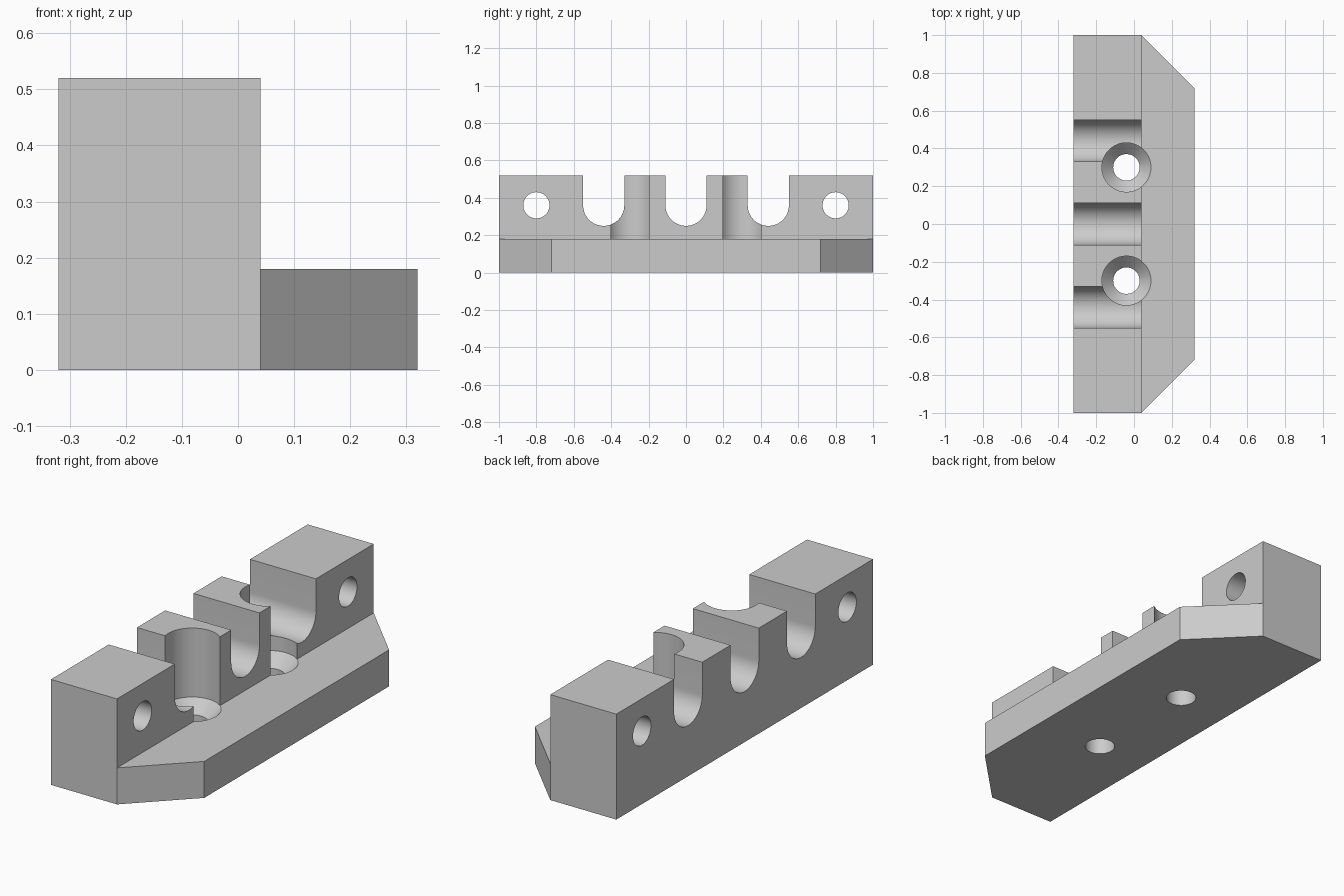
import bpy, bmesh, math
from mathutils import Vector

if "Cube" in bpy.data.objects:
    bpy.data.objects.remove(bpy.data.objects["Cube"])

grey = bpy.data.materials.new("plain grey")
grey.diffuse_color = (0.6, 0.6, 0.6, 1)
grey.use_nodes = True
grey.node_tree.nodes["Principled BSDF"].inputs["Base Color"].default_value = grey.diffuse_color


def finish(name, bm):
    bmesh.ops.recalc_face_normals(bm, faces=bm.faces[:])
    mesh = bpy.data.meshes.new(name)
    bm.to_mesh(mesh)
    bm.free()
    mesh.materials.append(grey)
    ob = bpy.data.objects.new(name, mesh)
    bpy.context.collection.objects.link(ob)
    return ob


def loft(name, rings):
    """Closed solid through a stack of matching rings of points."""
    bm = bmesh.new()
    rows = [[bm.verts.new(p) for p in ring] for ring in rings]
    for a, b in zip(rows, rows[1:]):
        for i in range(len(a)):
            j = (i + 1) % len(a)
            bm.faces.new((a[i], a[j], b[j], b[i]))
    bm.faces.new(rows[0])
    bm.faces.new(rows[-1])
    return finish(name, bm)


def arc(r, start, end, n):
    return [(r * math.cos(start + (end - start) * i / n),
             r * math.sin(start + (end - start) * i / n)) for i in range(n + 1)]


# body: chamfered foot plate with a raised rear block
bm = bmesh.new()
v = [bm.verts.new((x, y, 0)) for x, y in
     [(-.32, -1), (.04, -1), (.04, 1), (-.32, 1), (.32, -.72), (.32, .72)]]
faces = [bm.faces.new((v[0], v[1], v[2], v[3])),
         bm.faces.new((v[1], v[4], v[5], v[2]))]
ext = bmesh.ops.extrude_face_region(bm, geom=faces)["geom"]
bmesh.ops.translate(bm, vec=(0, 0, .18),
                    verts=[g for g in ext if isinstance(g, bmesh.types.BMVert)])
rear = [g for g in ext if isinstance(g, bmesh.types.BMFace)
        and g.calc_center_median().x < 0]
ext = bmesh.ops.extrude_face_region(bm, geom=rear)["geom"]
bmesh.ops.translate(bm, vec=(0, 0, .34),
                    verts=[g for g in ext if isinstance(g, bmesh.types.BMVert)])
body = finish("clamp_block", bm)

cutters = []
# round-bottomed cable slots running along x
for y in (-.44, 0, .44):
    prof = arc(.11, math.pi, 2 * math.pi, 32) + [(.11, .3), (-.11, .3)]
    cutters.append(loft("slot_cutter", [[(x, y + a, .36 + b) for a, b in prof]
                                        for x in (-.5, .2)]))
# cross holes near both ends
for y in (-.8, .8):
    prof = arc(.07, 0, 2 * math.pi, 48)[:-1]
    cutters.append(loft("cross_hole_cutter", [[(x, y + a, .36 + b) for a, b in prof]
                                              for x in (-.5, .2)]))
# countersunk screw holes with clearance through the rear block
for y in (-.3, .3):
    cutters.append(loft("screw_hole_cutter", [
        [(-.04 + a, y + b, z) for a, b in arc(r, 0, 2 * math.pi, 64)[:-1]]
        for r, z in ((.07, -.1), (.07, .12), (.13, .18), (.13, .7))]))

bpy.context.view_layer.objects.active = body
body.select_set(True)
for c in cutters:
    c.hide_render = True
    mod = body.modifiers.new("cut", "BOOLEAN")
    mod.operation = "DIFFERENCE"
    mod.solver = "EXACT"
    mod.object = c
    bpy.ops.object.modifier_apply(modifier=mod.name)
for c in cutters:
    bpy.data.objects.remove(c)
bpy.ops.object.shade_smooth_by_angle(angle=math.radians(30))
